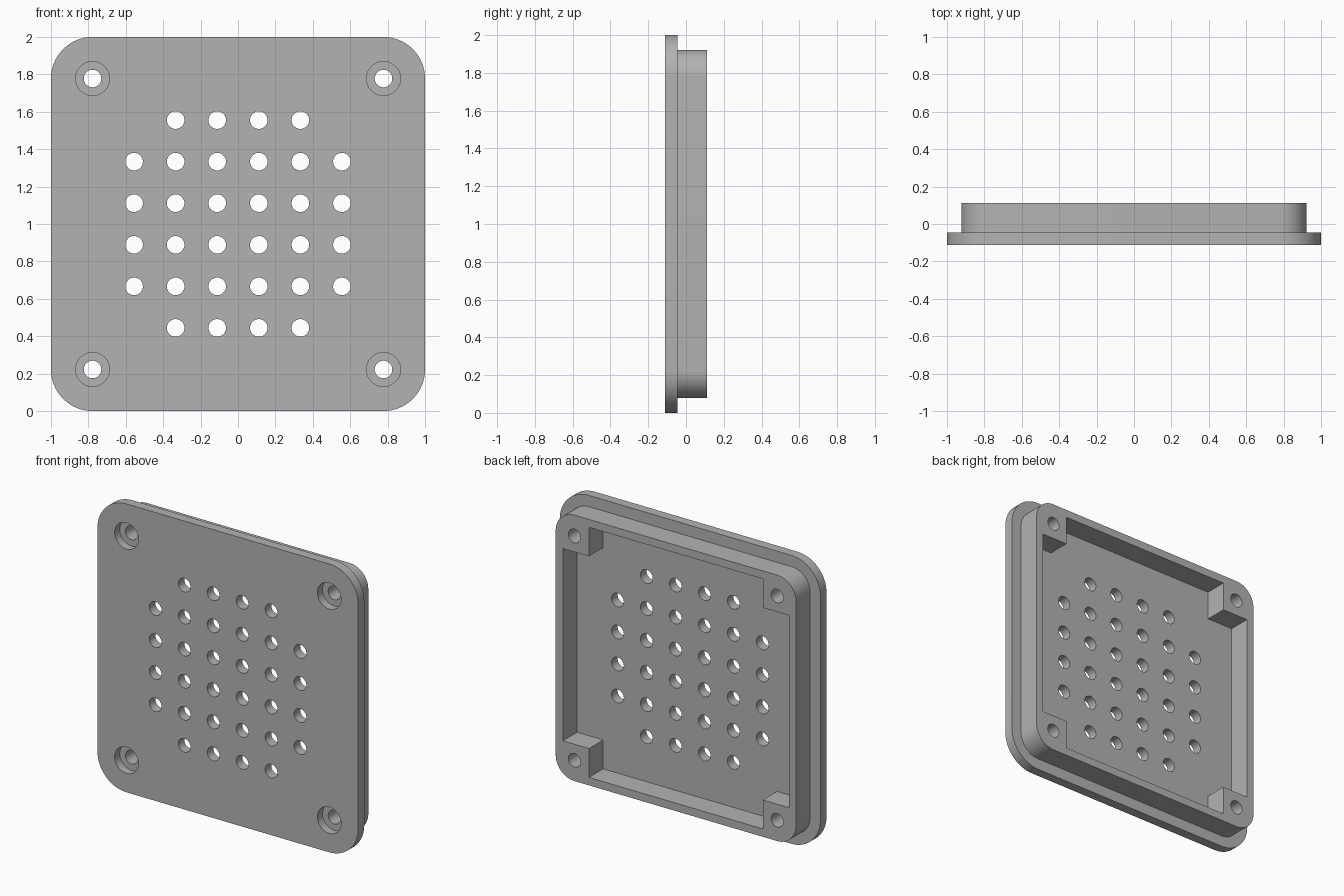
import bpy
import bmesh
from math import cos, sin, pi, radians
from mathutils import Vector

cube = bpy.data.objects.get("Cube")
if cube:
    bpy.data.objects.remove(cube, do_unlink=True)

U = 1 / 9                       # design module
FRONT, SHELF, BACK = -U, -0.4 * U, U
MID = Vector((0, 1))            # centre of the panel in x, z
SCREW = 7 * U                   # screw offset from the centre

grey = bpy.data.materials.new("light grey plastic")
grey.use_nodes = True
COLOUR = (0.45, 0.45, 0.45, 1)
grey.diffuse_color = COLOUR
grey.node_tree.nodes["Principled BSDF"].inputs["Base Color"].default_value = COLOUR


def circle(x, z, r, n=40):
    return [(x + r * cos(2 * pi * i / n), z + r * sin(2 * pi * i / n)) for i in range(n)]


def rounded_square(half, r, n=16):
    pts = []
    for k, (sx, sz) in enumerate(((1, 1), (-1, 1), (-1, -1), (1, -1))):
        for i in range(n + 1):
            a = (k + i / n) * pi / 2
            pts.append((sx * (half - r) + r * cos(a), sz * (half - r) + r * sin(a)))
    return pts


def prisms(name, outlines, y0, y1):
    """Extrude closed x-z outlines from y0 to y1 as one object."""
    bm = bmesh.new()
    for pts in outlines:
        face = bm.faces.new([bm.verts.new((x + MID.x, y0, z + MID.y)) for x, z in pts])
        new = bmesh.ops.extrude_face_region(bm, geom=[face])["geom"]
        verts = [g for g in new if isinstance(g, bmesh.types.BMVert)]
        bmesh.ops.translate(bm, verts=verts, vec=(0, y1 - y0, 0))
    bmesh.ops.recalc_face_normals(bm, faces=bm.faces)
    mesh = bpy.data.meshes.new(name)
    bm.to_mesh(mesh)
    bm.free()
    mesh.materials.append(grey)
    obj = bpy.data.objects.new(name, mesh)
    bpy.context.collection.objects.link(obj)
    return obj


def combine(target, tool, operation):
    mod = target.modifiers.new(tool.name, 'BOOLEAN')
    mod.operation = operation
    mod.solver = 'EXACT'
    mod.object = tool
    bpy.context.view_layer.objects.active = target
    bpy.ops.object.modifier_apply(modifier=mod.name)
    bpy.data.objects.remove(tool, do_unlink=True)


# Front plate with the raised rim behind it
panel = prisms("vent_panel", [rounded_square(1, 2 * U)], FRONT, SHELF)
rim = prisms("rim", [rounded_square(0.922, 1.3 * U)], SHELF - 0.02, BACK)
combine(panel, rim, 'UNION')

# Cross-shaped recess that leaves a square screw post in each corner
a, b = 0.867, 6 * U
quarter = [(a, -b), (a, b), (b, b)]
cross = []
for k in range(4):
    c, s = round(cos(k * pi / 2)), round(sin(k * pi / 2))
    cross += [(c * x - s * z, s * x + c * z) for x, z in quarter]
combine(panel, prisms("recess", [cross], SHELF, BACK + 0.1), 'DIFFERENCE')

# Vent holes on a square grid without its corners, plus screw holes
steps = (-5, -3, -1, 1, 3, 5)
corners = [(sx * SCREW, sz * SCREW) for sx in (-1, 1) for sz in (-1, 1)]
centres = [(i * U, j * U) for i in steps for j in steps if abs(i) + abs(j) < 10]
holes = [circle(x, z, 0.047) for x, z in centres + corners]
combine(panel, prisms("holes", holes, FRONT - 0.1, BACK + 0.1), 'DIFFERENCE')

# Counterbores for the screw heads
bores = [circle(x, z, 0.091) for x, z in corners]
combine(panel, prisms("counterbores", bores, FRONT - 0.1, FRONT + U / 2), 'DIFFERENCE')

# Smooth the rounded walls, keep edges crisp
bpy.ops.object.select_all(action='DESELECT')
panel.select_set(True)
bpy.context.view_layer.objects.active = panel
bpy.ops.object.shade_smooth_by_angle(angle=radians(30))
